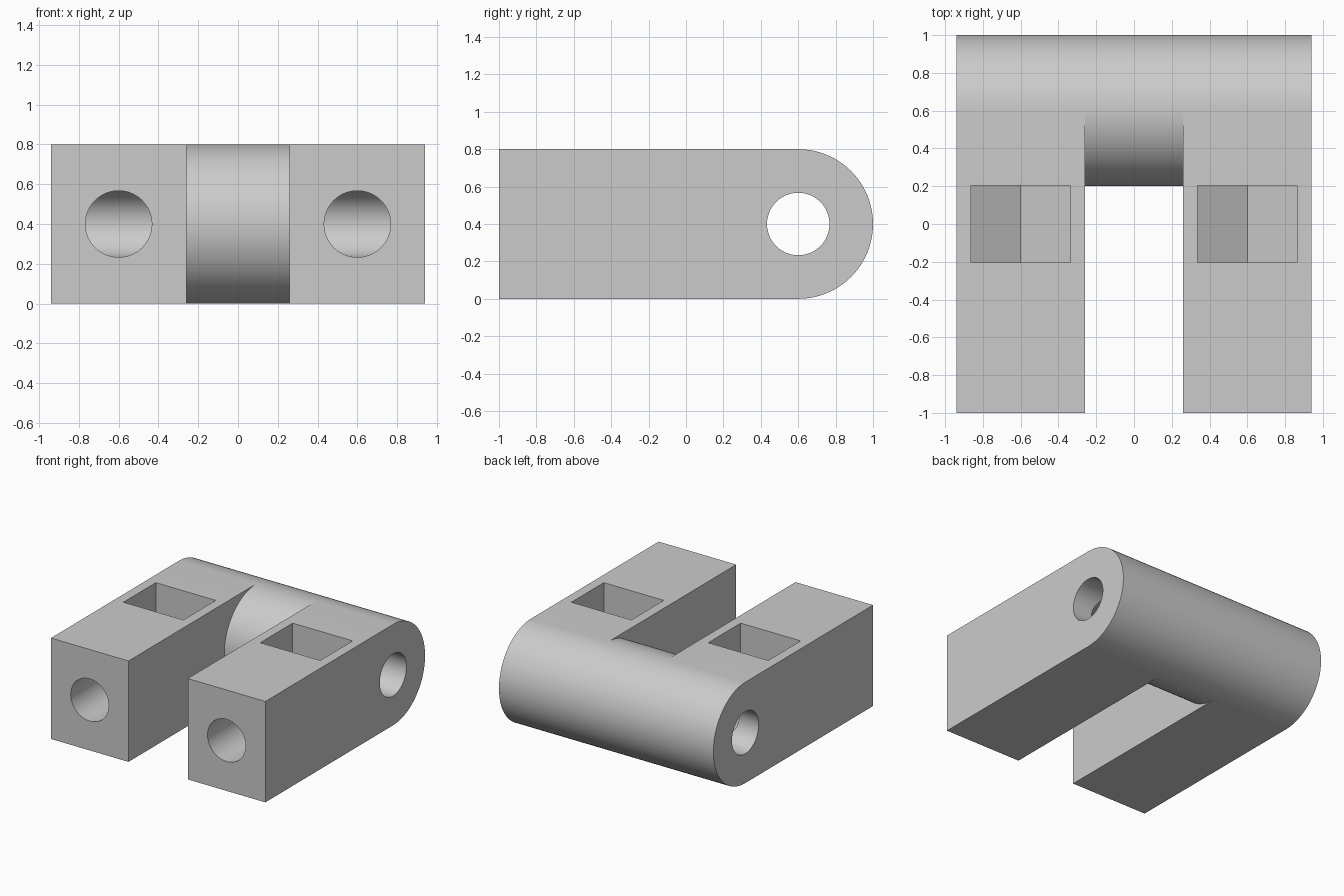
import bpy
import bmesh
from math import sin, cos, pi, radians
from mathutils import Vector

if "Cube" in bpy.data.objects:
    bpy.data.objects.remove(bpy.data.objects["Cube"], do_unlink=True)

HALF_WIDTH, GAP, ARM_X = 0.94, 0.26, 0.6
HUB_Y, MID_Z, HUB_R, HOLE_R = 0.6, 0.4, 0.4, 0.167
SLOT_HALF, SLOT_DEPTH = 0.263, 0.203

grey = bpy.data.materials.new("light grey")
grey.use_nodes = True
colour = (0.6, 0.6, 0.6, 1)
grey.diffuse_color = colour
grey.node_tree.nodes["Principled BSDF"].inputs["Base Color"].default_value = colour


def arc(u, v, r, start, end, steps):
    return [(u + r * cos(start + (end - start) * i / steps),
             v + r * sin(start + (end - start) * i / steps)) for i in range(steps + 1)]


def prism(name, profile, axis, lo, hi):
    """Extrude a (y, z) profile along x, or an (x, z) profile along y."""
    def place(p, d):
        return (d, p[0], p[1]) if axis == "x" else (p[0], d, p[1])
    bm = bmesh.new()
    face = bm.faces.new([bm.verts.new(place(p, lo)) for p in profile])
    ext = bmesh.ops.extrude_face_region(bm, geom=[face])
    verts = [e for e in ext["geom"] if isinstance(e, bmesh.types.BMVert)]
    bmesh.ops.translate(bm, verts=verts, vec=Vector(place((0, 0), hi - lo)))
    bmesh.ops.recalc_face_normals(bm, faces=bm.faces)
    mesh = bpy.data.meshes.new(name)
    bm.to_mesh(mesh)
    bm.free()
    mesh.materials.append(grey)
    obj = bpy.data.objects.new(name, mesh)
    bpy.context.collection.objects.link(obj)
    return obj


def cut(target, cutter):
    cutter.hide_render = True
    mod = target.modifiers.new(cutter.name, "BOOLEAN")
    mod.operation, mod.solver, mod.object = "DIFFERENCE", "EXACT", cutter
    bpy.context.view_layer.objects.active = target
    bpy.ops.object.modifier_apply(modifier=mod.name)
    bpy.data.objects.remove(cutter, do_unlink=True)


# Body with a rounded hinge end
round_end = arc(HUB_Y, MID_Z, HUB_R, -pi / 2, pi / 2, 48)
body = prism("hinge_fork", [(-1, 0)] + round_end + [(-1, 2 * MID_Z)], "x", -HALF_WIDTH, HALF_WIDTH)

# Gap between the arms, leaving the hinge barrel round
barrel = arc(HUB_Y, MID_Z, HUB_R, -pi / 2, -3 * pi / 2, 48)
gap = [(-1.1, -0.1), (HUB_Y, -0.1)] + barrel + [(HUB_Y, 0.9), (-1.1, 0.9)]
cut(body, prism("gap_cutter", gap, "x", -GAP, GAP))

# Hinge pin hole
pin = arc(HUB_Y, MID_Z, HOLE_R, 0, 2 * pi, 64)[:-1]
cut(body, prism("pin_cutter", pin, "x", -1.1, 1.1))

# Bolt hole and pointed nut slot in each arm
for side in (-1, 1):
    x = side * ARM_X
    bolt = arc(x, MID_Z, HOLE_R, 0, 2 * pi, 64)[:-1]
    cut(body, prism("bolt_cutter", bolt, "y", -1.1, HUB_Y))
    shoulder = MID_Z - SLOT_HALF / 3 ** 0.5
    slot = [(x - SLOT_HALF, 0.9), (x - SLOT_HALF, shoulder),
            (x, MID_Z - 2 * SLOT_HALF / 3 ** 0.5),
            (x + SLOT_HALF, shoulder), (x + SLOT_HALF, 0.9)]
    cut(body, prism("nut_slot_cutter", slot, "y", -SLOT_DEPTH, SLOT_DEPTH))

# Smooth rounds, sharp edges
bpy.ops.object.select_all(action="DESELECT")
body.select_set(True)
bpy.context.view_layer.objects.active = body
bpy.ops.object.shade_smooth_by_angle(angle=radians(25))
